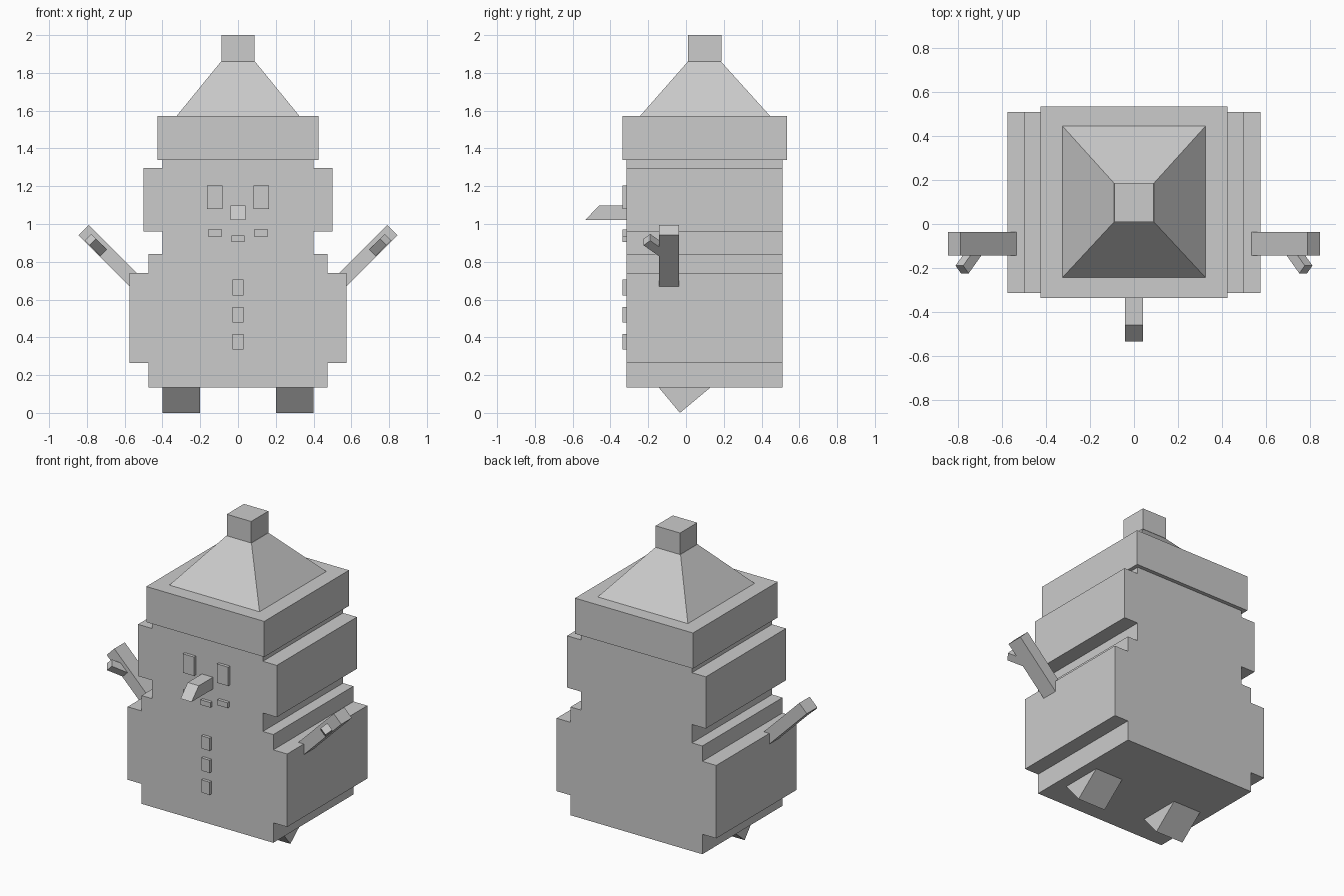
import bpy
import bmesh
from mathutils import Vector

if "Cube" in bpy.data.objects:
    bpy.data.objects.remove(bpy.data.objects["Cube"], do_unlink=True)

grey = bpy.data.materials.new("light_grey")
grey.use_nodes = True
tone = (0.6, 0.6, 0.6, 1)
grey.diffuse_color = tone
grey.node_tree.nodes["Principled BSDF"].inputs["Base Color"].default_value = tone


def prism(name, outline, offset):
    """Extrude a flat outline of 3D points along an offset vector."""
    bm = bmesh.new()
    face = bm.faces.new([bm.verts.new(p) for p in outline])
    result = bmesh.ops.extrude_face_region(bm, geom=[face], use_keep_orig=True)
    moved = [g for g in result["geom"] if isinstance(g, bmesh.types.BMVert)]
    bmesh.ops.translate(bm, verts=moved, vec=Vector(offset))
    bmesh.ops.recalc_face_normals(bm, faces=bm.faces)
    mesh = bpy.data.meshes.new(name)
    bm.to_mesh(mesh)
    bm.free()
    mesh.materials.append(grey)
    obj = bpy.data.objects.new(name, mesh)
    bpy.context.collection.objects.link(obj)
    return obj


def box(name, x0, x1, y0, y1, z0, z1):
    outline = [(x0, y0, z0), (x1, y0, z0), (x1, y0, z1), (x0, y0, z1)]
    return prism(name, outline, (0, y1 - y0, 0))


def beam(name, start, end, side, up):
    """Rectangular bar between two points; side and up are full widths."""
    start, end, side, up = map(Vector, (start, end, side, up))
    outline = [start + side * a / 2 + up * b / 2
               for a, b in ((-1, -1), (1, -1), (1, 1), (-1, 1))]
    return prism(name, outline, end - start)


FRONT, BACK = -0.315, 0.51
PLATE = FRONT - 0.02

# Stepped body silhouette: (half width, bottom, top)
steps = [(0.475, 0.135, 0.265), (0.575, 0.265, 0.74), (0.475, 0.74, 0.84),
         (0.4, 0.84, 0.96), (0.5, 0.96, 1.297), (0.4, 1.297, 1.34)]
right = [(w, FRONT, z) for w, low, high in steps for z in (low, high)]
left = [(-x, y, z) for x, y, z in reversed(right)]
prism("body", right + left, (0, BACK - FRONT, 0))

# Hat: brim, tapered crown and knob
box("hat_brim", -0.425, 0.425, -0.337, 0.535, 1.34, 1.572)
crown = box("hat_crown", -0.325, 0.325, -0.243, 0.445, 1.572, 1.86)
for v in crown.data.vertices:
    if v.co.z > 1.7:
        v.co.x = 0.06 if v.co.x > 0 else -0.06
        v.co.x *= 1.5
        v.co.y = 0.185 if v.co.y > 0 else 0.01
box("hat_knob", -0.088, 0.088, 0.01, 0.187, 1.86, 2.0)

# Nose with a slanted tip
nose = [(-0.04, FRONT, 1.02), (-0.04, -0.535, 1.02),
        (-0.04, -0.46, 1.097), (-0.04, FRONT, 1.097)]
prism("nose", nose, (0.08, 0, 0))

# Centre mouth piece and buttons
box("mouth_middle", -0.035, 0.035, PLATE, FRONT, 0.905, 0.938)
for i, z in enumerate((0.335, 0.478, 0.622)):
    box(f"button_{i + 1}", -0.03, 0.03, PLATE, FRONT, z, z + 0.083)

# Paired parts
for s, label in ((1, "left"), (-1, "right")):
    box(f"{label}_eye", s * 0.083, s * 0.163, PLATE, FRONT, 1.08, 1.203)
    box(f"{label}_mouth_corner", s * 0.085, s * 0.16, PLATE, FRONT, 0.935, 0.97)

    # Wedge foot
    foot = [(s * 0.2, -0.145, 0.135), (s * 0.2, -0.032, 0),
            (s * 0.2, 0.13, 0.135)]
    prism(f"{label}_foot", foot, (s * 0.2, 0, 0))

    # Arm and forward-pointing twig
    beam(f"{label}_arm", (s * 0.54, -0.09, 0.69), (s * 0.818, -0.09, 0.968),
         (0, 0.108, 0), (s * -0.055, 0, 0.055))
    beam(f"{label}_twig", (s * 0.71, -0.105, 0.845), (s * 0.782, -0.207, 0.917),
         (s * 0.025, 0.035, 0.025), (s * -0.035, 0, 0.035))
